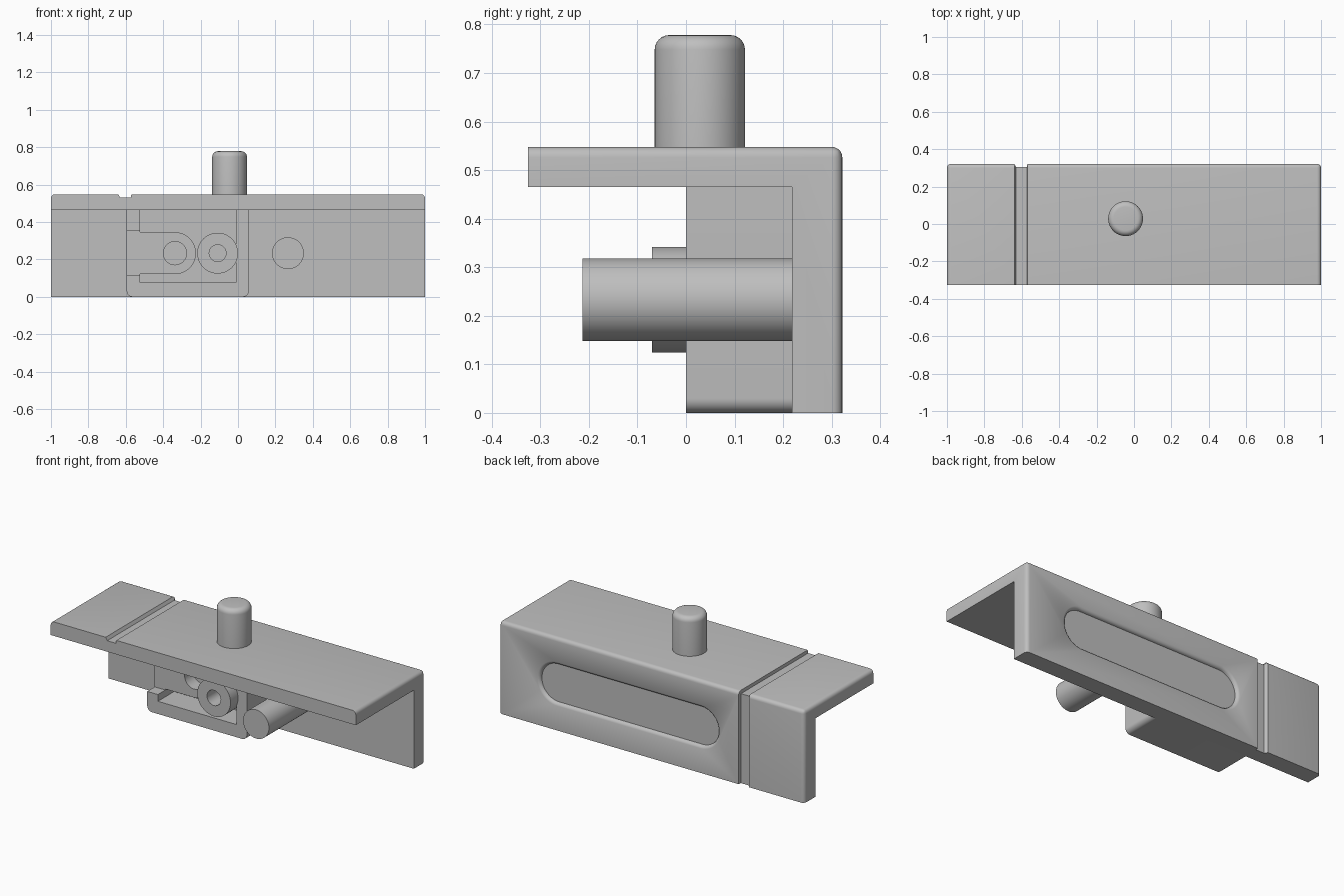
import bpy, bmesh
from math import pi, sin, cos

if "Cube" in bpy.data.objects:
    bpy.data.objects.remove(bpy.data.objects["Cube"], do_unlink=True)

grey = bpy.data.materials.new("plain grey")
grey.use_nodes = True
grey.diffuse_color = (0.52, 0.52, 0.52, 1)
grey.node_tree.nodes["Principled BSDF"].inputs["Base Color"].default_value = (0.52, 0.52, 0.52, 1)

# Axis helpers: place a flat profile point (a, b) at height h along an axis
PLACE = {"X": lambda a, b, h: (h, a, b),
         "Y": lambda a, b, h: (a, h, b),
         "Z": lambda a, b, h: (a, b, h)}


def loft(name, axis, rings, bevel_rule=None):
    """Skin a stack of (height, profile) rings and cap both ends."""
    bm = bmesh.new()
    rows = [[bm.verts.new(PLACE[axis](a, b, h)) for a, b in pts] for h, pts in rings]
    for low, high in zip(rows, rows[1:]):
        for i in range(len(low)):
            j = (i + 1) % len(low)
            bm.faces.new((low[i], low[j], high[j], high[i]))
    bm.faces.new(rows[0])
    bm.faces.new(rows[-1])
    if bevel_rule:
        bmesh.ops.bevel(bm, geom=[e for e in bm.edges if bevel_rule(e)], offset=0.022,
                        segments=5, profile=0.5, affect="EDGES")
    bmesh.ops.recalc_face_normals(bm, faces=bm.faces)
    mesh = bpy.data.meshes.new(name)
    bm.to_mesh(mesh)
    bm.free()
    mesh.materials.append(grey)
    obj = bpy.data.objects.new(name, mesh)
    bpy.context.collection.objects.link(obj)
    return obj


def arc(ca, cb, r, start, end, n=24):
    return [(ca + r * cos(start + (end - start) * i / n),
             cb + r * sin(start + (end - start) * i / n)) for i in range(n + 1)]


def circle(ca, cb, r):
    return arc(ca, cb, r, 0, 2 * pi, 64)[:-1]


def rect(a0, a1, b0, b1):
    return [(a0, b0), (a1, b0), (a1, b1), (a0, b1)]


def stadium(a0, a1, b, r):
    return arc(a0, b, r, pi / 2, 3 * pi / 2) + arc(a1, b, r, -pi / 2, pi / 2)


def prism(name, axis, low, high, pts):
    return loft(name, axis, [(low, pts), (high, pts)])


def carve(target, *cutters):
    for cutter in cutters:
        mod = target.modifiers.new("cut", "BOOLEAN")
        mod.operation = "DIFFERENCE"
        mod.solver = "EXACT"
        mod.object = cutter
        cutter.hide_render = True
        bpy.context.view_layer.objects.active = target
        bpy.ops.object.modifier_apply(modifier=mod.name)
        bpy.data.objects.remove(cutter, do_unlink=True)


TOP, BACK, FRONT = 0.548, 0.322, -0.325
SHELF, WALL, AXIS_Z = 0.465, 0.218, 0.233


# Angle bracket: shelf and back wall with rounded outer edges
def outer_edge(e):
    p, q = (v.co for v in e.verts)
    on_top = min(p.z, q.z) > TOP - 0.001
    on_back = min(p.y, q.y) > BACK - 0.001
    at_end = abs(p.x - q.x) < 0.001
    return (on_top and on_back) or (at_end and (on_top or on_back))


angle = [(FRONT, SHELF), (WALL, SHELF), (WALL, 0), (BACK, 0), (BACK, TOP), (FRONT, TOP)]
bracket = loft("angle_bracket", "X", [(-1, angle), (1, angle)], outer_edge)


# Groove running over the shelf and down the back
def groove(surface):
    return [(-0.63, surface - 0.018), (-0.573, surface - 0.018), (-0.57, surface),
            (-0.57, surface + 0.05), (-0.64, surface + 0.05), (-0.64, surface)]


# Shallow oblong recess with a softened rim in the back
rim = [(0.302, 0.113), (0.310, 0.115), (0.317, 0.12), (BACK, 0.13), (0.36, 0.13)]
carve(bracket,
      prism("top_groove", "Y", -0.4, 0.4, groove(TOP)),
      prism("back_groove", "Z", -0.1, 0.6, groove(BACK)),
      loft("back_recess", "Y", [(y, stadium(-0.32, 0.62, 0.275, r)) for y, r in rim]))

# Housing under the shelf, with pocket and side notch
outline = (arc(-0.565, 0.03, 0.03, pi, 1.5 * pi, 8) + arc(0.028, 0.03, 0.03, -pi / 2, 0, 8)
           + [(0.058, SHELF), (-0.595, SHELF)])
housing = prism("housing", "Y", 0, WALL, outline)
carve(housing,
      prism("pocket", "Y", -0.1, 0.15, rect(-0.525, -0.01, 0.075, 0.5)),
      prism("notch", "Y", -0.1, 0.07, rect(-0.65, -0.5, 0.115, 0.352)))

# Round-ended arm in the pocket, with a hole
arm = prism("arm", "Y", 0.07, 0.15,
            [(-0.525, AXIS_Z + 0.112), (-0.525, AXIS_Z - 0.112)]
            + arc(-0.337, AXIS_Z, 0.112, -pi / 2, pi / 2))
carve(arm, prism("arm_hole", "Y", 0, 0.2, circle(-0.337, AXIS_Z, 0.062)))

# Bored roller
roller = prism("roller", "Y", -0.07, 0.15, circle(-0.109, AXIS_Z, 0.109))
carve(roller, prism("roller_bore", "Y", -0.2, 0.1, circle(-0.109, AXIS_Z, 0.045)))

# Side rod
rod = prism("rod", "Y", -0.213, WALL, circle(0.267, AXIS_Z, 0.085))

# Push button with rounded top
button_rings = [(TOP, circle(-0.045, 0.0285, 0.093))]
for i in range(7):
    t = i / 6 * pi / 2
    button_rings.append((0.748 + 0.03 * sin(t), circle(-0.045, 0.0285, 0.063 + 0.03 * cos(t))))
button = loft("push_button", "Z", button_rings)

# Smooth the round surfaces, keep the corners crisp
bpy.ops.object.select_all(action="DESELECT")
for part in (bracket, housing, arm, roller, rod, button):
    part.select_set(True)
    bpy.context.view_layer.objects.active = part
bpy.ops.object.shade_smooth_by_angle(angle=pi / 6)
